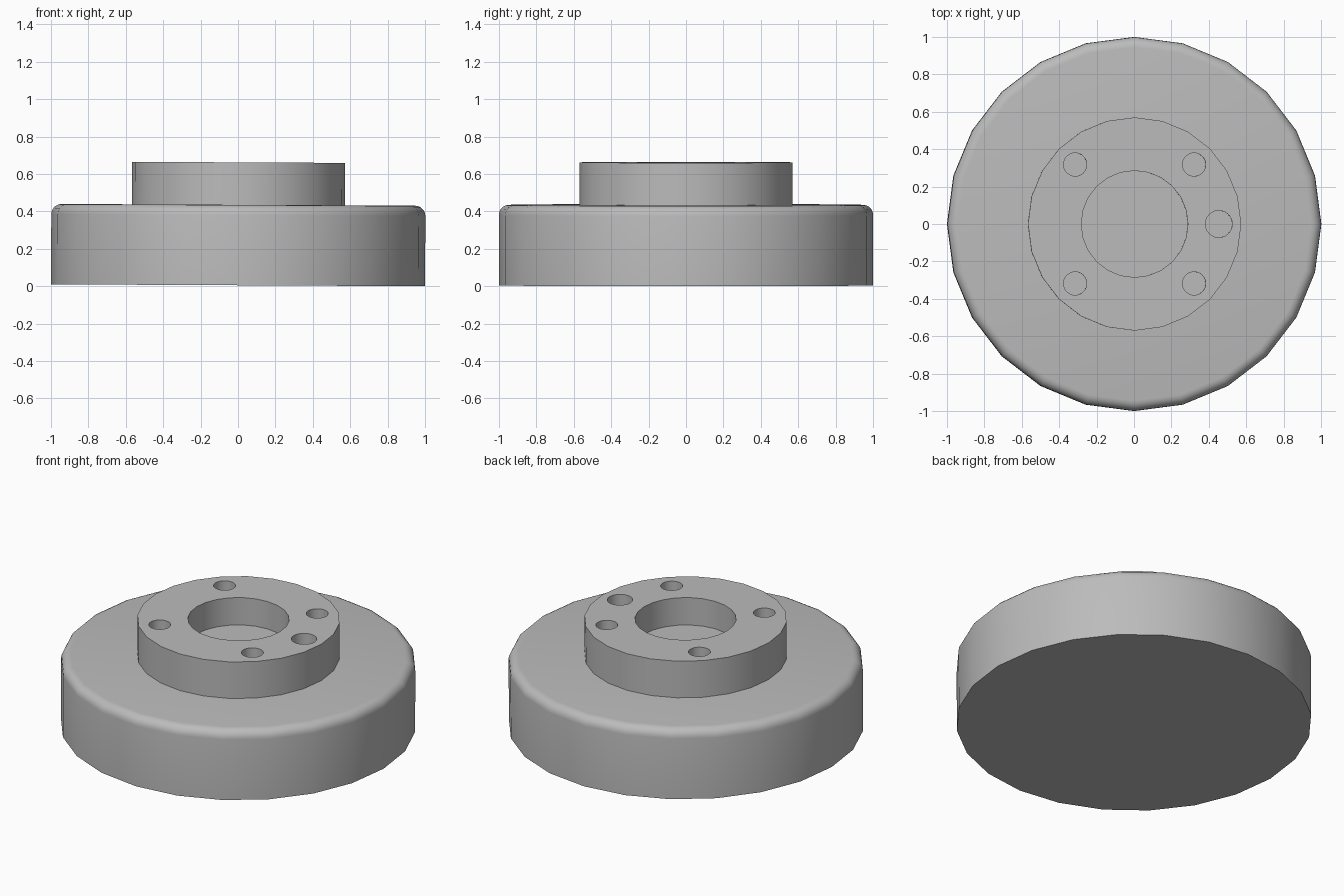
import bpy, bmesh
from math import cos, sin, pi, radians
from mathutils import Matrix

default = bpy.data.objects.get("Cube")
if default:
    bpy.data.objects.remove(default)

SIDES = 24
TILT = Matrix.Translation((0, 0, 0.005)) @ Matrix.Rotation(0.005, 4, 'Y')

grey = bpy.data.materials.new("plain_grey")
grey.use_nodes = True
colour = (0.5, 0.5, 0.5, 1)
grey.diffuse_color = colour
grey.node_tree.nodes["Principled BSDF"].inputs["Base Color"].default_value = colour


def lathe(name, profile):
    """Stack rings of (radius, height) and cap both ends."""
    bm = bmesh.new()
    rings = [[bm.verts.new((r * cos(2 * pi * i / SIDES), r * sin(2 * pi * i / SIDES), z))
              for i in range(SIDES)] for r, z in profile]
    for low, high in zip(rings, rings[1:]):
        for i in range(SIDES):
            j = (i + 1) % SIDES
            bm.faces.new((low[i], low[j], high[j], high[i]))
    bm.faces.new(rings[0][::-1])
    bm.faces.new(rings[-1])
    mesh = bpy.data.meshes.new(name)
    bm.to_mesh(mesh)
    bm.free()
    mesh.materials.append(grey)
    obj = bpy.data.objects.new(name, mesh)
    bpy.context.collection.objects.link(obj)
    return obj


def activate(obj):
    bpy.ops.object.select_all(action='DESELECT')
    obj.select_set(True)
    bpy.context.view_layer.objects.active = obj


def drill(target, x, y, radius, floor, top):
    """Cut a blind round hole down to the floor height."""
    cutter = lathe("hole_cutter", [(radius, floor), (radius, top + 0.1)])
    cutter.hide_render = True
    cutter.location = (x, y, 0)
    activate(target)
    mod = target.modifiers.new("hole", 'BOOLEAN')
    mod.operation = 'DIFFERENCE'
    mod.solver = 'EXACT'
    mod.object = cutter
    bpy.ops.object.modifier_apply(modifier=mod.name)
    bpy.data.objects.remove(cutter)


# Wide base disc with a rounded upper rim
DISC_TOP, ROUND = 0.43, 0.055
rim = [(1 - ROUND + ROUND * cos(a), DISC_TOP - ROUND + ROUND * sin(a))
       for a in (radians(90 * k / 5) for k in range(6))]
disc = lathe("base_disc", [(1, 0)] + rim)

# Raised hub with a centre bore, four bolt holes and one larger pin hole
HUB_TOP = 0.657
FLOOR = HUB_TOP - 0.17
hub = lathe("hub", [(0.57, DISC_TOP), (0.57, HUB_TOP)])
drill(hub, 0, 0, 0.285, FLOOR, HUB_TOP)
for sx in (-1, 1):
    for sy in (-1, 1):
        drill(hub, sx * 0.318, sy * 0.318, 0.062, FLOOR, HUB_TOP)
drill(hub, 0.45, 0, 0.072, FLOOR, HUB_TOP)

# Slight lean of the whole part, smooth walls with crisp edges
for part in (disc, hub):
    part.data.transform(TILT)
    activate(part)
    bpy.ops.object.shade_smooth_by_angle(angle=radians(30))
